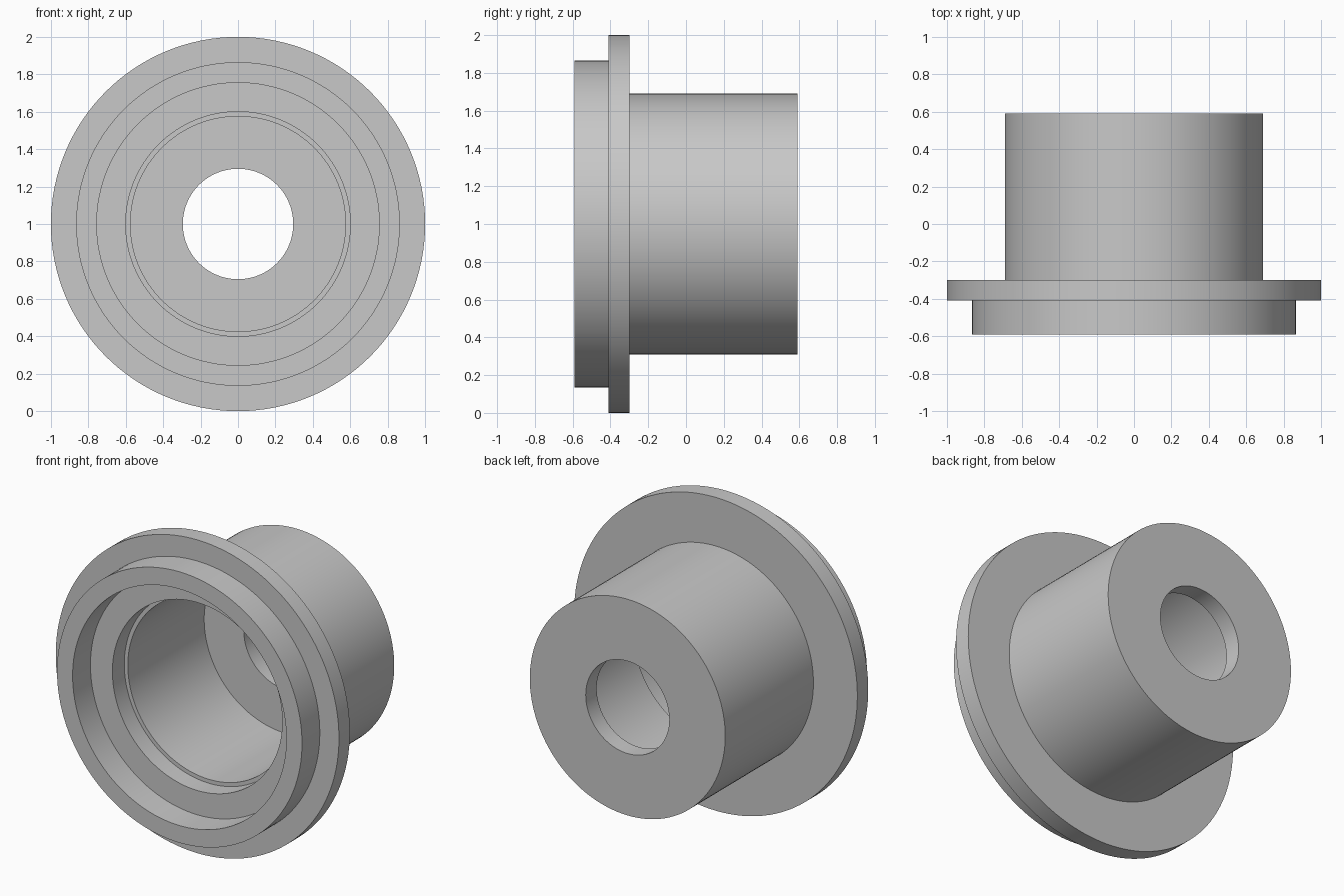
import bpy
import bmesh
from math import radians, tau
from mathutils import Vector

cube = bpy.data.objects.get("Cube")
if cube:
    bpy.data.objects.remove(cube, do_unlink=True)

SEGMENTS = 128
AXIS_HEIGHT = 1.0

# Plain grey finish
grey = bpy.data.materials.new("plain_grey")
grey.use_nodes = True
colour = (0.58, 0.58, 0.58, 1)
grey.diffuse_color = colour
grey.node_tree.nodes["Principled BSDF"].inputs["Base Color"].default_value = colour

# Positions along the axis, front to back
front, flange_front, flange_back = -0.59, -0.41, -0.30
pocket_floor, bore_floor, back = -0.29, 0.48, 0.59

# Closed section as (radius, y): outside front to back, then inside back to front
profile = [
    (0.865, front), (0.865, flange_front),                # front rim
    (1.0, flange_front), (1.0, flange_back),              # flange
    (0.69, flange_back), (0.69, back),                    # barrel
    (0.295, back), (0.295, bore_floor),                   # through hole
    (0.575, bore_floor), (0.575, pocket_floor),           # main bore
    (0.60, pocket_floor), (0.60, flange_front),           # shallow step
    (0.755, flange_front), (0.755, front),                # counterbore
]


def revolve(name, section):
    """Turn a closed section around the y axis into a solid."""
    bm = bmesh.new()
    verts = [bm.verts.new((r, y, 0)) for r, y in section]
    edges = [bm.edges.new((v, verts[(i + 1) % len(verts)]))
             for i, v in enumerate(verts)]
    bmesh.ops.spin(bm, geom=verts + edges, cent=(0, 0, 0), axis=(0, 1, 0),
                   angle=tau, steps=SEGMENTS)
    bmesh.ops.remove_doubles(bm, verts=bm.verts[:], dist=0.0001)
    bmesh.ops.recalc_face_normals(bm, faces=bm.faces[:])
    bmesh.ops.translate(bm, verts=bm.verts[:], vec=Vector((0, 0, AXIS_HEIGHT)))
    mesh = bpy.data.meshes.new(name)
    bm.to_mesh(mesh)
    bm.free()
    obj = bpy.data.objects.new(name, mesh)
    bpy.context.collection.objects.link(obj)
    return obj


# Flanged bushing
bushing = revolve("flanged_bushing", profile)
bushing.data.materials.append(grey)
bpy.ops.object.select_all(action="DESELECT")
bushing.select_set(True)
bpy.context.view_layer.objects.active = bushing
bpy.ops.object.shade_smooth_by_angle(angle=radians(30))
